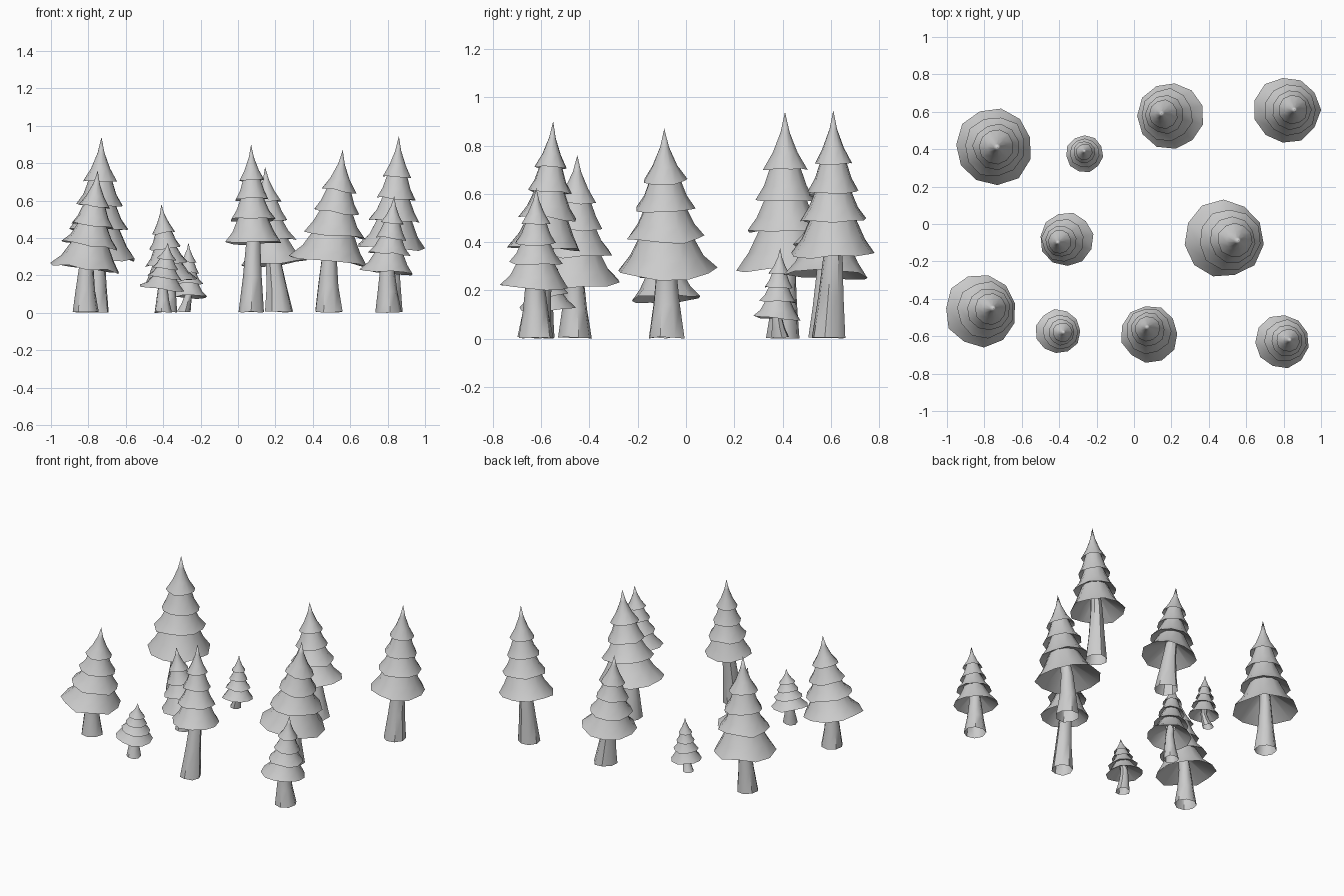
import bpy, bmesh, math, random
from mathutils import Vector

if "Cube" in bpy.data.objects:
    bpy.data.objects.remove(bpy.data.objects["Cube"])

random.seed(4)
SIDES = 11
TRUNK_SIDES = 8

# trunk x, y, trunk radius | skirt x, y, height, radius | tip x, y, height
TREES = [
    (-0.76, 0.40, 0.072, -0.75, 0.415, 0.29, 0.208, -0.73, 0.41, 0.94),
    (-0.29, 0.39, 0.037, -0.265, 0.375, 0.085, 0.099, -0.265, 0.39, 0.375),
    (0.22, 0.58, 0.078, 0.195, 0.58, 0.26, 0.176, 0.145, 0.59, 0.78),
    (0.81, 0.59, 0.072, 0.82, 0.61, 0.35, 0.177, 0.86, 0.61, 0.945),
    (-0.375, -0.08, 0.050, -0.36, -0.08, 0.165, 0.143, -0.41, -0.10, 0.58),
    (0.485, -0.08, 0.078, 0.48, -0.08, 0.28, 0.208, 0.56, -0.09, 0.87),
    (-0.815, -0.46, 0.072, -0.818, -0.463, 0.235, 0.192, -0.75, -0.45, 0.76),
    (-0.40, -0.59, 0.047, -0.405, -0.575, 0.13, 0.119, -0.375, -0.58, 0.375),
    (0.07, -0.63, 0.068, 0.083, -0.587, 0.375, 0.154, 0.07, -0.55, 0.90),
    (0.805, -0.62, 0.072, 0.794, -0.626, 0.22, 0.142, 0.835, -0.62, 0.625),
]
# rim height (fraction of crown) and rim radius (fraction of skirt), bottom up
TIERS = [(0.0, 1.0), (0.235, 0.79), (0.44, 0.59), (0.635, 0.44)]


def lathe(name, rings, tip=None):
    """Join rings of points into a skin, optionally brought to a tip."""
    bm = bmesh.new()
    loops = [[bm.verts.new(p) for p in ring] for ring in rings]
    n = len(loops[0])
    for a, b in zip(loops, loops[1:]):
        for i in range(n):
            j = (i + 1) % n
            bm.faces.new((a[i], a[j], b[j], b[i]))
    if tip is not None:
        t = bm.verts.new(tip)
        for i in range(n):
            bm.faces.new((loops[-1][i], loops[-1][(i + 1) % n], t))
    for f in bm.faces:
        f.smooth = True
    me = bpy.data.meshes.new(name)
    bm.to_mesh(me)
    bm.free()
    me.set_sharp_from_angle(angle=math.radians(45))
    ob = bpy.data.objects.new(name, me)
    bpy.context.collection.objects.link(ob)


def ring(center, r, sides, slope, phase, wobble=0.0):
    """Ring tilted with the lean of the tree."""
    pts = []
    for i in range(sides):
        a = phase + math.tau * i / sides
        k = r * (1 + random.uniform(-wobble, wobble))
        d = Vector((k * math.cos(a), k * math.sin(a), 0))
        d.z = -d.dot(slope) + r * random.uniform(-wobble, wobble) * 1.5
        pts.append(center + d)
    return pts


def tree(bx, by, br, sx, sy, sz, sr, tx, ty, tz):
    base, skirt, tip = Vector((bx, by, 0.005)), Vector((sx, sy, sz)), Vector((tx, ty, tz))
    slope = Vector((tx - sx, ty - sy, 0)) / (tz - sz)
    level = Vector((0, 0, 0))
    phase = random.uniform(0, 1)

    def axis(f):
        """Crown centre line: the wide skirt sits off-centre, the rest under the tip."""
        p = skirt.lerp(tip, f ** 0.65)
        p.z = sz + f * (tz - sz)
        return p

    # trunk: open flared foot tapering into the crown
    trunk = [ring(base, br, TRUNK_SIDES, level, phase, 0.02),
             ring(base.lerp(skirt, 0.5), br * 0.74, TRUNK_SIDES, level, phase),
             ring(axis(0.03), br * 0.54, TRUNK_SIDES, level, phase),
             ring(axis(0.22), br * 0.45, TRUNK_SIDES, level, phase)]
    for p in trunk[0]:
        p.z = random.uniform(0, 0.008)
    lathe("trunk", trunk)

    # crown: overlapping flared skirts ending in a spire
    rings = [ring(axis(0.18), sr * 0.22, SIDES, slope, phase)]
    for k, (f, r) in enumerate(TIERS):
        last = k == len(TIERS) - 1
        if k:
            rings.append(ring(axis(f + 0.05), sr * r * 0.6, SIDES, slope, phase))
        rings.append(ring(axis(f), sr * r, SIDES, slope, phase, 0.04))
        if last:
            rings.append(ring(axis(0.74), sr * 0.25, SIDES, slope, phase))
            rings.append(ring(axis(0.87), sr * 0.09, SIDES, slope, phase))
        else:
            nf, nr = TIERS[k + 1]
            mid = sr * (r * 0.5 + nr * 0.31)
            rings.append(ring(axis(f + (nf - f) * 0.45), mid, SIDES, slope, phase))
    lathe("foliage", rings, tip)


for t in TREES:
    tree(*t)
